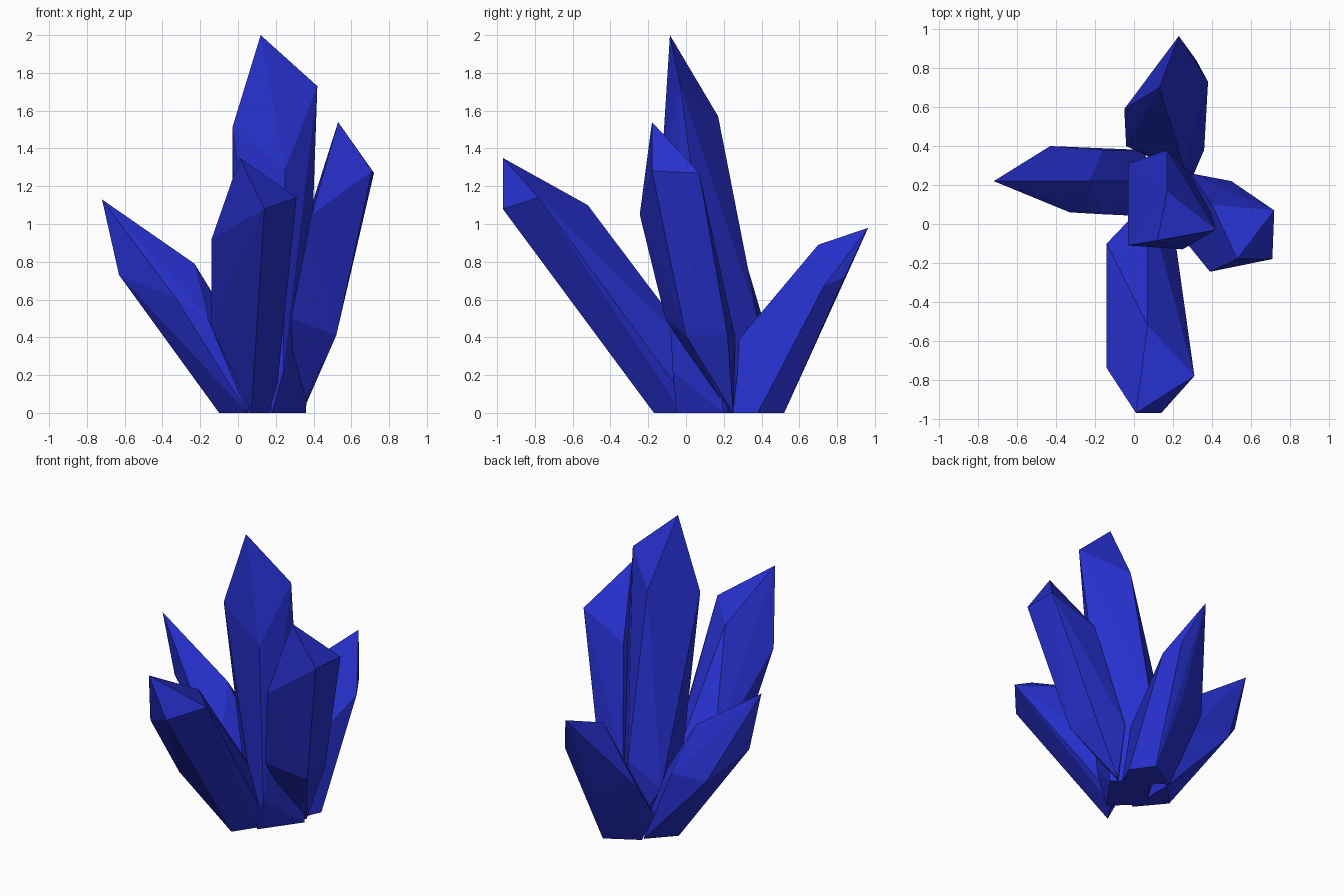
import bpy, bmesh

mat = bpy.data.materials.new("blue_crystal")
mat.diffuse_color = (0.02, 0.03, 0.62, 1)


def crystal(name, tip, shoulders, base):
    """Faceted crystal: the convex hull of a tip, a shoulder ring and a foot."""
    bm = bmesh.new()
    for p in [tip] + shoulders + base:
        bm.verts.new(p)
    bmesh.ops.convex_hull(bm, input=bm.verts[:])
    loose = [v for v in bm.verts if not v.link_faces]
    bmesh.ops.delete(bm, geom=loose, context='VERTS')
    bmesh.ops.recalc_face_normals(bm, faces=bm.faces[:])
    me = bpy.data.meshes.new(name)
    bm.to_mesh(me)
    bm.free()
    me.materials.append(mat)
    bpy.context.collection.objects.link(bpy.data.objects.new(name, me))


# Tall centre crystal
crystal("centre_crystal", (.12, -.085, 2),
        [(-.03, -.11, 1.51), (.25, -.13, 1.29), (.42, -.03, 1.73), (.17, .17, 1.57)],
        [(-.03, .31, .33), (.17, .38, .5), (0, .12, 0), (.24, -.07, .22),
         (.18, -.05, 0), (.36, .2, 0), (.17, .36, 0)])

# Right crystal, narrowing to a small foot
crystal("right_crystal", (.53, -.18, 1.54),
        [(.72, .07, 1.27), (.71, -.18, 1.28), (.39, -.245, 1.05), (.40, .10, 1.13)],
        [(.28, -.11, .5), (.52, 0, .41), (.50, .22, .41), (.29, .26, .4),
         (.31, .22, 0), (.36, .23, .06), (.34, .25, 0)])

# Front crystal, leaning forward, with an undercut left side
crystal("front_crystal", (.01, -.97, 1.35),
        [(.14, -.97, 1.08), (.31, -.78, 1.14), (-.14, -.74, .92), (.07, -.52, 1.10)],
        [(-.14, -.43, .45), (-.14, -.1, .46), (.07, -.17, 0), (.2, 0, .07),
         (.07, .12, .25), (.17, -.02, 0)])

# Left crystal
crystal("left_crystal", (-.72, .22, 1.13),
        [(-.63, .22, .73), (-.33, .06, .61), (-.23, .22, .79), (-.43, .40, .52)],
        [(-.16, .05, .5), (-.16, .38, .5), (-.1, .22, 0), (.05, .04, 0),
         (.05, .38, 0), (.1, .22, .25)])

# Back crystal
crystal("back_crystal", (.23, .965, .98),
        [(.13, .70, .89), (.38, .73, .67), (.32, .84, .72), (-.05, .59, .45)],
        [(.26, .28, .39), (.2, .70, .41), (.26, .26, .2), (.36, .38, 0),
         (.26, .52, 0), (.3, .24, 0), (-.04, .4, .2), (.05, .40, 0)])
